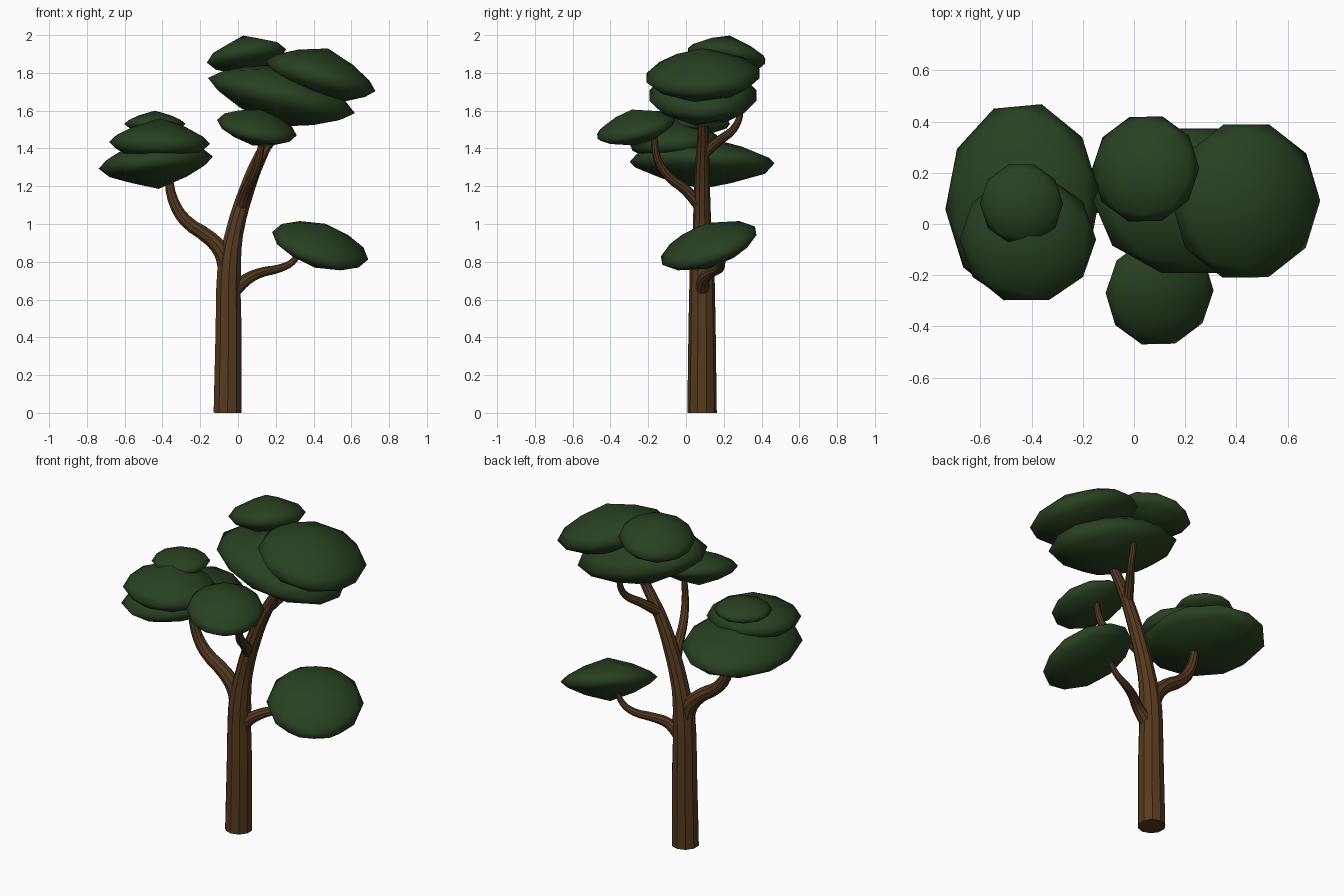
import bpy, bmesh, math
from mathutils import Vector, Matrix

if "Cube" in bpy.data.objects:
    bpy.data.objects.remove(bpy.data.objects["Cube"])


def material(name, rgb):
    m = bpy.data.materials.new(name)
    m.diffuse_color = (*rgb, 1)
    m.use_nodes = True
    m.node_tree.nodes["Principled BSDF"].inputs["Base Color"].default_value = m.diffuse_color
    return m


BARK = material("brown bark", (0.092, 0.043, 0.0135))
LEAF = material("dark green leaves", (0.021, 0.052, 0.0145))


def limb(name, points):
    """Ten-sided tapering tube along (x, y, z, radius) points."""
    cu = bpy.data.curves.new(name + "_path", 'CURVE')
    cu.dimensions = '3D'
    cu.bevel_depth = 1.0
    cu.bevel_resolution = 3
    cu.use_fill_caps = True
    cu.resolution_u = 3
    sp = cu.splines.new('BEZIER')
    sp.bezier_points.add(len(points) - 1)
    for bp, (x, y, z, r) in zip(sp.bezier_points, points):
        bp.co = (x, y, z)
        bp.radius = r
        bp.handle_left_type = bp.handle_right_type = 'AUTO'
    tmp = bpy.data.objects.new(name + "_path", cu)
    bpy.context.collection.objects.link(tmp)
    dg = bpy.context.evaluated_depsgraph_get()
    me = bpy.data.meshes.new_from_object(tmp.evaluated_get(dg))
    bpy.data.objects.remove(tmp)
    me.materials.clear()
    me.materials.append(BARK)
    for p in me.polygons:
        p.use_smooth = False
        p.material_index = 0
    bpy.context.collection.objects.link(bpy.data.objects.new(name, me))


def clump(name, centre, radii, tilt, twist=18):
    """Low-poly lens with pointed poles; its axis leans by tilt (x, y)."""
    bm = bmesh.new()
    bmesh.ops.create_icosphere(bm, subdivisions=2, radius=1)
    # sharpen the ball towards a double cone
    for v in bm.verts:
        cone = math.copysign(1 - min(1, v.co.xy.length), v.co.z)
        v.co.z = 0.5 * v.co.z + 0.5 * cone
    lean = Vector((0, 0, 1)).rotation_difference(Vector((*tilt, 1)))
    bm.transform(Matrix.Translation(centre) @ lean.to_matrix().to_4x4()
                 @ Matrix.Diagonal((*radii, 1))
                 @ Matrix.Rotation(math.radians(twist), 4, 'Z'))
    for f in bm.faces:
        f.smooth = True
    me = bpy.data.meshes.new(name)
    bm.to_mesh(me)
    bm.free()
    me.materials.append(LEAF)
    bpy.context.collection.objects.link(bpy.data.objects.new(name, me))


# Trunk and branches
limb("trunk", [(-0.055, 0.085, 0, 0.078), (-0.05, 0.085, 0.45, 0.072),
               (-0.047, 0.085, 0.75, 0.066), (-0.02, 0.085, 0.95, 0.050),
               (0.05, 0.085, 1.19, 0.042), (0.115, 0.087, 1.35, 0.036),
               (0.17, 0.09, 1.45, 0.031), (0.25, 0.09, 1.58, 0.026)])
limb("left_branch", [(-0.06, 0.085, 0.76, 0.048), (-0.085, 0.085, 0.85, 0.046),
                     (-0.15, 0.085, 0.925, 0.041), (-0.28, 0.085, 1.02, 0.035),
                     (-0.345, 0.085, 1.13, 0.029), (-0.37, 0.085, 1.26, 0.022)])
limb("right_branch", [(-0.03, 0.085, 0.64, 0.040), (0.05, 0.095, 0.71, 0.032),
                      (0.13, 0.14, 0.745, 0.026), (0.22, 0.18, 0.765, 0.022),
                      (0.29, 0.19, 0.80, 0.018), (0.33, 0.19, 0.86, 0.014)])
limb("front_branch", [(0.015, 0.085, 1.08, 0.032), (0.045, 0.0, 1.18, 0.029),
                      (0.08, -0.09, 1.25, 0.025), (0.11, -0.15, 1.34, 0.021),
                      (0.13, -0.17, 1.47, 0.016)])
limb("back_branch", [(0.12, 0.09, 1.37, 0.030), (0.18, 0.18, 1.445, 0.025),
                     (0.23, 0.25, 1.50, 0.021), (0.245, 0.285, 1.57, 0.017),
                     (0.245, 0.29, 1.67, 0.012)])

# Foliage clumps
clump("low_right_leaves", (0.435, 0.12, 0.885), (0.265, 0.275, 0.12), (0.30, -0.33))
clump("front_leaves", (0.10, -0.265, 1.51), (0.215, 0.22, 0.10), (0.20, -0.23))
clump("left_lower_leaves", (-0.435, 0.085, 1.325), (0.305, 0.395, 0.14), (-0.11, 0.03), 22)
clump("left_middle_leaves", (-0.415, -0.06, 1.43), (0.267, 0.25, 0.13), (0.02, -0.03))
clump("left_top_leaves", (-0.44, 0.08, 1.53), (0.163, 0.16, 0.07), (0, 0))
clump("upper_lower_leaves", (0.23, 0.09, 1.68), (0.40, 0.297, 0.17), (0.24, 0))
clump("upper_right_leaves", (0.437, 0.09, 1.785), (0.302, 0.314, 0.15), (0.28, -0.04))
clump("top_leaves", (0.045, 0.215, 1.89), (0.213, 0.217, 0.11), (-0.17, 0.15))
